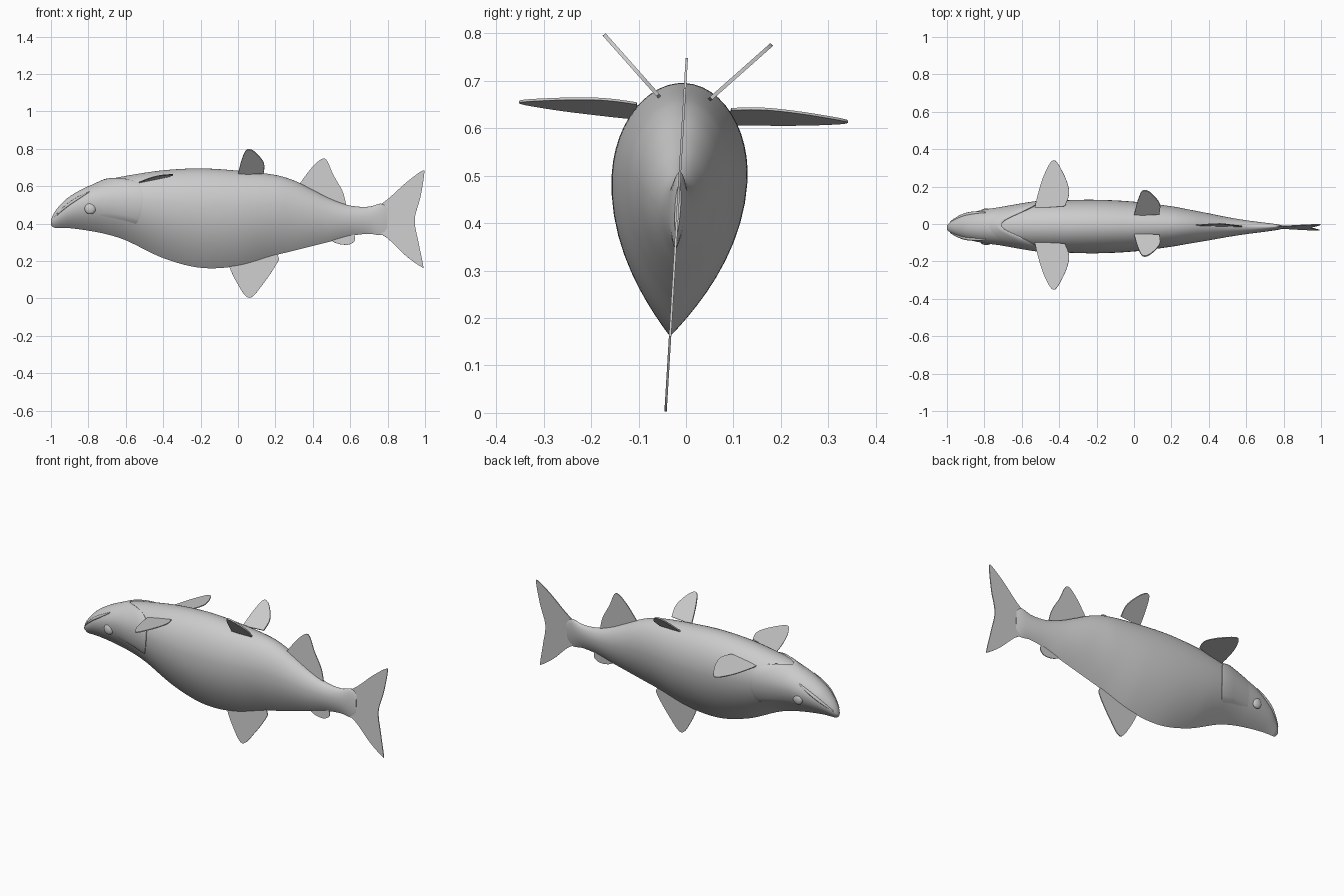
import bpy, bmesh
from math import sin, cos, pi
from mathutils import Vector, Matrix

cube = bpy.data.objects.get("Cube")
if cube:
    bpy.data.objects.remove(cube)

grey = bpy.data.materials.new("plain grey")
grey.use_nodes = True
TONE = (0.6, 0.6, 0.6, 1)
grey.diffuse_color = TONE
grey.node_tree.nodes["Principled BSDF"].inputs["Base Color"].default_value = TONE

# The whole fish leans slightly about its long axis
pivot = Vector((0, 0, 0.72))
LEAN = Matrix.Translation(pivot) @ Matrix.Rotation(-0.06, 4, "X") @ Matrix.Translation(-pivot)

# Body stations: x, upper edge, lower edge, half width
STATIONS = [
    (-1, .42, .39, .012), (-.985, .455, .378, .026), (-.95, .5, .377, .046),
    (-.9, .545, .375, .067), (-.8, .6, .362, .09), (-.7, .634, .342, .104),
    (-.6, .655, .31, .118), (-.4, .685, .215, .138), (-.2, .695, .163, .143),
    (0, .683, .173, .133), (.2, .66, .23, .108), (.3, .63, .255, .09),
    (.4, .58, .28, .072), (.5, .53, .305, .053), (.6, .496, .333, .037),
    (.7, .49, .345, .024), (.77, .507, .338, .014), (.8, .48, .36, .006)]


def station(x):
    """Smoothly interpolated upper edge, lower edge and half width."""
    i = 0
    while i < len(STATIONS) - 2 and x > STATIONS[i + 1][0]:
        i += 1
    a, b = STATIONS[i], STATIONS[i + 1]
    p, n = STATIONS[max(i - 1, 0)], STATIONS[min(i + 2, len(STATIONS) - 1)]
    h = b[0] - a[0]
    t = (x - a[0]) / h
    out = []
    for k in (1, 2, 3):
        ma = (b[k] - p[k]) / (b[0] - p[0]) * h
        mb = (n[k] - a[k]) / (n[0] - a[0]) * h
        d = b[k] - a[k]
        out.append(a[k] + t * (ma + t * (3 * d - 2 * ma - mb + t * (ma + mb - 2 * d))))
    return out


def surface(x, a, lift=0.0):
    """Point on the body: rounded above, keeled below."""
    top, low, half = station(x)
    mid = low + 0.62 * (top - low)
    y, s = cos(a), sin(a)
    if s > 0:
        z = mid + (top - mid + lift) * s
    else:
        y *= abs(y)
        z = mid + (mid - low + lift) * s
    return Vector((x, (half + lift) * y, z))


def finish(name, bm, smooth=40):
    bmesh.ops.recalc_face_normals(bm, faces=bm.faces)
    mesh = bpy.data.meshes.new(name)
    bm.to_mesh(mesh)
    bm.free()
    mesh.materials.append(grey)
    ob = bpy.data.objects.new(name, mesh)
    bpy.context.collection.objects.link(ob)
    mesh.transform(LEAN)
    bpy.ops.object.select_all(action="DESELECT")
    ob.select_set(True)
    bpy.context.view_layer.objects.active = ob
    bpy.ops.object.shade_smooth_by_angle(angle=smooth * pi / 180)
    return ob


def loft(name, rows, closed, capped):
    bm = bmesh.new()
    grid = [[bm.verts.new(p) for p in row] for row in rows]
    n = len(grid[0])
    for r, q in zip(grid, grid[1:]):
        for j in range(n if closed else n - 1):
            k = (j + 1) % n
            bm.faces.new((r[j], r[k], q[k], q[j]))
    if capped:
        bm.faces.new(grid[0])
        bm.faces.new(grid[-1])
    return finish(name, bm, 60)


def spline(pts, steps=6):
    """Smooth open path through the points."""
    pts = [Vector(p) for p in pts]
    ext = [pts[0]] + pts + [pts[-1]]
    out = []
    for p, a, b, n in zip(ext, ext[1:], ext[2:], ext[3:]):
        for s in range(steps):
            t = s / steps
            out.append(a + ((b - p) * t + (2 * p - 5 * a + 4 * b - n) * t * t
                            + (3 * a - p - 3 * b + n) * t ** 3) / 2)
    return out + [pts[-1]]


def fin(name, pts, mirrored=False, thick=0.005):
    """Thin blade with a smooth free edge; the root runs straight from end to start."""
    for side, tag in ((1, "left_"), (-1, "right_")) if mirrored else ((1, ""),):
        bm = bmesh.new()
        face = bm.faces.new([bm.verts.new((p.x, p.y * side, p.z)) for p in spline(pts)])
        face.normal_update()
        shift = face.normal * thick
        new = bmesh.ops.extrude_face_region(bm, geom=[face])["geom"]
        bmesh.ops.translate(bm, vec=shift, verts=[v for v in new if isinstance(v, bmesh.types.BMVert)])
        bmesh.ops.translate(bm, vec=-shift / 2, verts=bm.verts)
        bmesh.ops.triangulate(bm, faces=[f for f in bm.faces if len(f.verts) > 4])
        finish(tag + name if tag else name, bm)


def flat(points):
    return [(x, 0, z) for x, z in points]


# Body
COUNT, RING = 110, 48
xs = [-1 + 1.8 * (i / COUNT) ** 1.15 for i in range(COUNT + 1)]
loft("body", [[surface(x, 2 * pi * j / RING) for j in range(RING)] for x in xs], True, True)

# Gill cover: a raised shell whose rear rim sweeps forward over the top
def rim(a):
    s = sin(a)
    return -0.51 - (0.2 * s ** 4 if s > 0 else 0.12 * s * s)


angles = [-0.8 + (pi + 1.6) * j / 48 for j in range(49)]
rows = []
for t, lift in ((0, -.004), (.35, .001), (.7, .005), (.95, .008), (1, .005), (1, -.006)):
    rows.append([surface(-.8 + t * (rim(a) + .8), a,
                         lift if abs(a - pi / 2) < pi / 2 + .6 else min(lift, -.003))
                 for a in angles])
loft("gill_cover", rows, False, False)

# Eyes and lip folds on both sides
for side, tag in ((1, "left"), (-1, "right")):
    bm = bmesh.new()
    bmesh.ops.create_uvsphere(bm, u_segments=24, v_segments=16, radius=0.03)
    bmesh.ops.scale(bm, vec=(1, 0.5, 1), verts=bm.verts)
    bmesh.ops.translate(bm, vec=(-.79, side * .083, .475), verts=bm.verts)
    finish(tag + "_eye", bm)

    rows = []
    for i in range(17):
        t = i / 16
        c = surface(-.985 + .19 * t, .1 + .56 * t)
        r = .004 + .006 * sin(pi * t)
        rows.append([(c.x, side * (c.y + r * cos(2 * pi * j / 8)), c.z + r * sin(2 * pi * j / 8))
                     for j in range(8)])
    loft(tag + "_lip", rows, True, True)

# Fins on the middle line
fin("upper_rear_fin", flat([(.32, .6), (.4, .705), (.465, .747), (.51, .66), (.56, .57), (.58, .49)]))
fin("lower_middle_fin", flat([(-.06, .2), (-.01, .09), (.06, .002), (.14, .085), (.21, .19),
                              (.215, .225), (.19, .26)]))
fin("lower_rear_fin", flat([(.48, .32), (.53, .293), (.59, .287), (.625, .31), (.62, .35)]))
fin("tail_fin", flat([(.7, .46), (.8, .53), (.9, .62), (.985, .682), (.995, .66), (.975, .54),
                      (.945, .42), (.965, .3), (.99, .175), (.98, .168), (.9, .225),
                      (.8, .32), (.7, .38)]))

# Paired fins
fin("side_fin", [(x, y, .62 + .2 * (x + .5)) for x, y in
                 ((-.53, .09), (-.515, .16), (-.48, .27), (-.43, .347), (-.38, .28),
                  (-.35, .2), (-.35, .15), (-.37, .1))], True)
fin("small_upper_fin", [(x, .05 + .123 * u, .66 + .123 * u) for x, u in
                        ((0, 0), (.02, .6), (.045, 1), (.08, .97), (.12, .68), (.14, .4),
                         (.135, .05))], True, 0.008)
